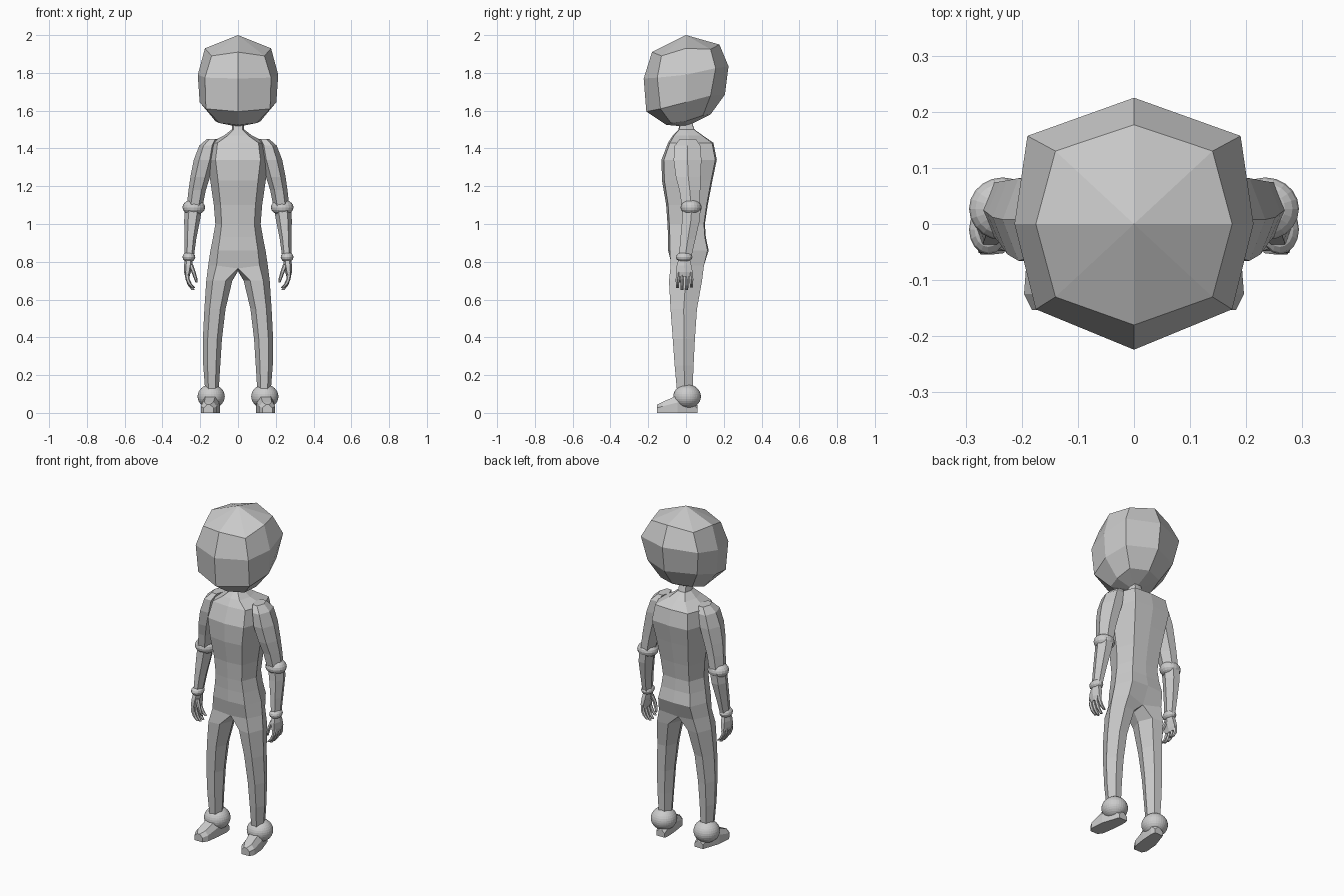
import bpy, bmesh, math

grey = bpy.data.materials.new("light_grey")
grey.diffuse_color = (0.6, 0.6, 0.6, 1)


def finish(name, bm):
    """Turn a right-hand-side mesh into an object mirrored across x = 0."""
    me = bpy.data.meshes.new(name)
    bm.to_mesh(me)
    bm.free()
    me.materials.append(grey)
    ob = bpy.data.objects.new(name, me)
    bpy.context.collection.objects.link(ob)
    m = ob.modifiers.new("mirror", 'MIRROR')
    m.merge_threshold = 0.0005
    return ob


def skin(bm, rings, closed):
    """Quads between rings listed from top to bottom."""
    vs = [[bm.verts.new(p) for p in r] for r in rings]
    n = len(rings[0])
    for a, b in zip(vs, vs[1:]):
        for i in range(n if closed else n - 1):
            j = (i + 1) % n
            bm.faces.new((b[i], b[j], a[j], a[i]))
    return vs


def tube(bm, rings):
    """Closed loft with both ends capped."""
    vs = skin(bm, rings, True)
    bm.faces.new(vs[0])
    bm.faces.new(vs[-1][::-1])


def oval(cx, cy, z, rx, ry, n=6):
    return [(cx + rx * math.cos(2 * math.pi * i / n),
             cy + ry * math.sin(2 * math.pi * i / n), z) for i in range(n)]


def loft(name, rings):
    bm = bmesh.new()
    tube(bm, rings)
    bmesh.ops.recalc_face_normals(bm, faces=bm.faces)
    return finish(name, bm)


def ball(name, centre, radii, seg):
    bm = bmesh.new()
    bmesh.ops.create_uvsphere(bm, u_segments=seg, v_segments=seg // 2, radius=1)
    for v in bm.verts:
        v.co = [c + r * p for c, r, p in zip(centre, radii, v.co)]
    return finish(name, bm)


# Head: half rings from front to back, closed to a point at both ends
head = [
    [(0, 0, 2.0)] * 5,
    [(0, -.18, 1.91), (.14, -.13, 1.89), (.175, 0, 1.93), (.14, .13, 1.925), (0, .177, 1.95)],
    [(0, -.224, 1.77), (.175, -.152, 1.775), (.213, 0, 1.79), (.19, .157, 1.825), (0, .225, 1.835)],
    [(0, -.21, 1.595), (.17, -.135, 1.61), (.203, 0, 1.645), (.165, .13, 1.68), (0, .206, 1.685)],
    [(0, -.105, 1.525), (.1, -.08, 1.535), (.12, 0, 1.545), (.105, .09, 1.575), (0, .13, 1.58)],
    [(0, 0, 1.515)] * 5,
]
bm = bmesh.new()
skin(bm, head, False)
bmesh.ops.remove_doubles(bm, verts=bm.verts, dist=0.0005)
finish("head", bm)

# Body: half torso rings (z, half width, front y, back y)
torso = []
for z, w, f, b in [(1.545, .03, -.03, .03), (1.50, .033, -.04, .045),
                   (1.468, .075, -.07, .09), (1.43, .15, -.095, .145),
                   (1.34, .165, -.13, .163), (1.23, .147, -.127, .14),
                   (1.10, .128, -.105, .115), (1.0, .12, -.098, .1),
                   (.93, .132, -.095, .105), (.86, .146, -.095, .12),
                   (.78, .158, -.09, .10)]:
    torso.append([(0, f, z), (.72 * w, f * .9, z), (w, (f + b) / 2, z),
                  (.72 * w, b * .95, z), (0, b, z)])
torso[-1][0] = (0, -.07, .765)
torso[-1][4] = (0, .075, .76)

# Legs continue from the last torso ring (z, inner x, outer x, front y, back y)
legs = [torso[-1] + [(0, 0, .75)]]
for z, i, o, f, b in [(.70, .03, .168, -.09, .085), (.55, .066, .178, -.082, .058),
                      (.39, .085, .186, -.07, .047), (.25, .094, .184, -.06, .04),
                      (.12, .102, .174, -.048, .035)]:
    w, m = o - i, (f + b) / 2
    legs.append([(i + .25 * w, f * .92, z), (o - .25 * w, f, z), (o, m, z),
                 (o - .25 * w, b, z), (i + .25 * w, b * .92, z), (i, m, z)])
bm = bmesh.new()
skin(bm, torso, False)
skin(bm, legs, True)
bmesh.ops.remove_doubles(bm, verts=bm.verts, dist=0.0005)
finish("body", bm)

# Arms (centre x, centre y, z, x radius, y radius)
loft("upper_arm", [oval(*r) for r in [
    (.135, .01, 1.45, .03, .05), (.16, .008, 1.415, .045, .078),
    (.178, .008, 1.34, .056, .085), (.2, .012, 1.25, .052, .076),
    (.216, .02, 1.18, .046, .064), (.23, .027, 1.09, .042, .055)]])
loft("forearm", [oval(*r) for r in [
    (.235, .03, 1.09, .046, .055), (.243, .026, 1.02, .042, .054),
    (.252, .01, .92, .031, .046), (.258, -.005, .825, .024, .038)]])

# Joint balls
ball("elbow_joint", (.234, .027, 1.088), (.06, .056, .042), 20)
ball("wrist_joint", (.26, -.01, .825), (.034, .044, .027), 16)
ball("ankle_joint", (.142, .006, .087), (.072, .073, .064), 32)

# Hand with four curled fingers and a thumb
loft("palm", [oval(*r) for r in [
    (.26, -.01, .82, .02, .032), (.264, -.01, .78, .022, .045),
    (.268, -.008, .745, .018, .05), (.268, -.008, .722, .012, .046)]])
bm = bmesh.new()
for y, tip in [(-.045, .662), (-.021, .65), (.004, .65), (.029, .665)]:
    tube(bm, [oval(.27, y * .9, .745, .011, .011), oval(.268, y, .71, .011, .011),
              oval(.255, y, (.70 + tip) / 2, .0105, .0105), oval(.236, y, tip, .008, .008)])
tube(bm, [oval(.25, -.03, .785, .012, .014), oval(.235, -.038, .745, .011, .012),
          oval(.224, -.036, .71, .009, .01), oval(.219, -.03, .69, .006, .006)])
bmesh.ops.recalc_face_normals(bm, faces=bm.faces)
finish("fingers", bm)

# Foot: sections along y (y, inner x, outer x, top z)
foot = []
for y, a, b, t in [(.06, .1, .155, .04), (.03, .095, .165, .085), (-.045, .1, .19, .092),
                   (-.125, .112, .196, .058), (-.153, .13, .182, .044)]:
    foot.append([(a, y, 0), (b, y, 0), (b, y, t * .6), (b - .018, y, t),
                 (a + .018, y, t), (a, y, t * .6)])
loft("foot", foot)
